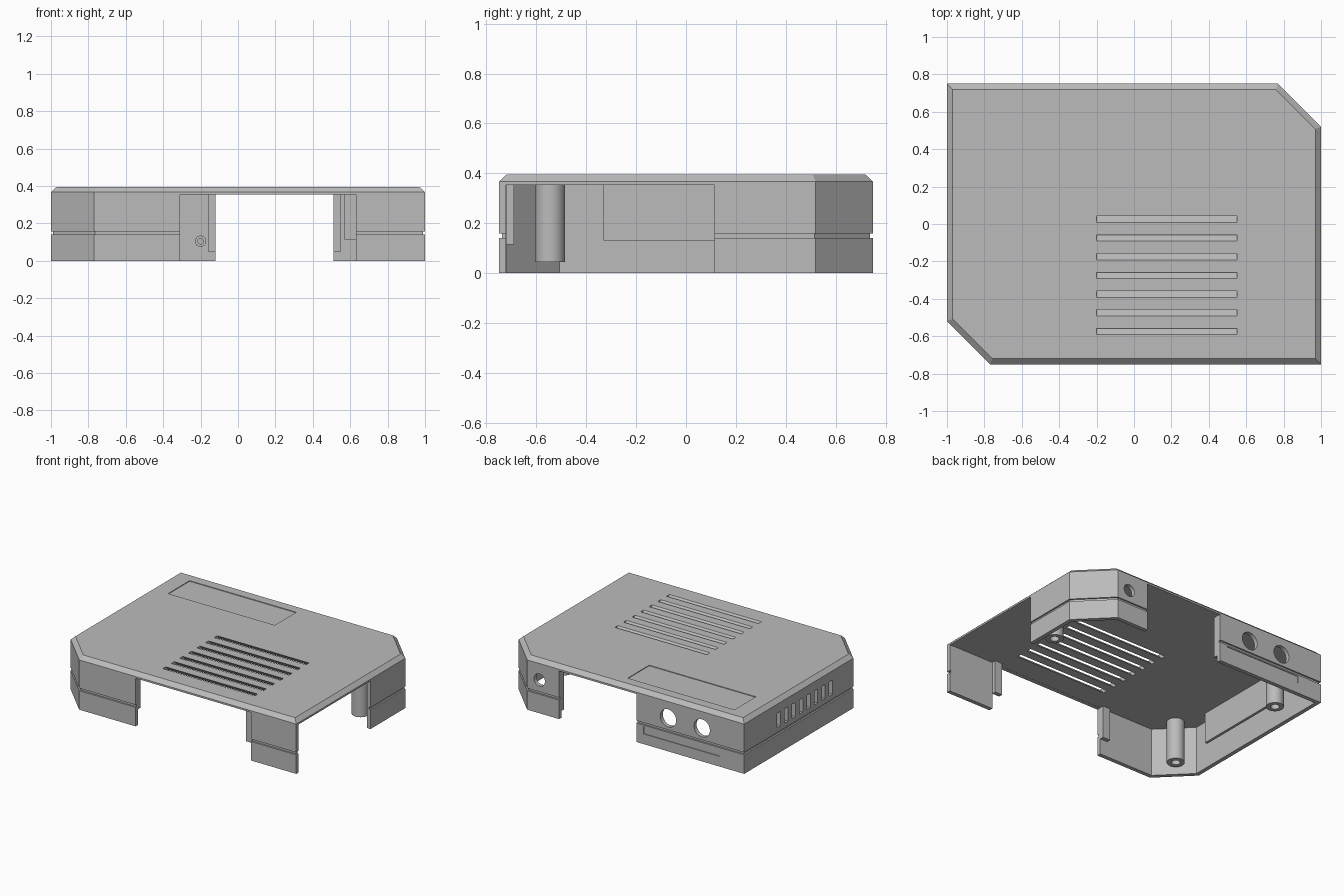
import bpy, bmesh
from math import cos, sin, pi, radians
from mathutils import Matrix, Vector

old = bpy.data.objects.get("Cube")
if old:
    bpy.data.objects.remove(old, do_unlink=True)

grey = bpy.data.materials.new("light_grey_plastic")
grey.use_nodes = True
COLOUR = (0.5, 0.5, 0.5, 1)
grey.diffuse_color = COLOUR
grey.node_tree.nodes["Principled BSDF"].inputs["Base Color"].default_value = COLOUR


def make_object(name, bm):
    bmesh.ops.recalc_face_normals(bm, faces=bm.faces)
    mesh = bpy.data.meshes.new(name)
    bm.to_mesh(mesh)
    bm.free()
    mesh.materials.append(grey)
    obj = bpy.data.objects.new(name, mesh)
    bpy.context.collection.objects.link(obj)
    return obj


def loft(name, rings):
    """Skin a list of (outline, z) rings and cap both ends."""
    bm = bmesh.new()
    loops = [[bm.verts.new((x, y, z)) for x, y in outline] for outline, z in rings]
    for a, b in zip(loops, loops[1:]):
        n = len(a)
        for i in range(n):
            j = (i + 1) % n
            bm.faces.new((a[i], a[j], b[j], b[i]))
    bm.faces.new(loops[0])
    bm.faces.new(loops[-1])
    return make_object(name, bm)


def inset(points, d):
    """Offset a counter-clockwise outline inwards with mitred corners."""
    result = []
    for i, p in enumerate(points):
        p = Vector(p)
        e1 = (p - Vector(points[i - 1])).normalized()
        e2 = (Vector(points[(i + 1) % len(points)]) - p).normalized()
        n1, n2 = Vector((-e1.y, e1.x)), Vector((-e2.y, e2.x))
        result.append(p + (n1 + n2) * d / (1 + n1.dot(n2)))
    return result


def add_box(bm, x, y, z, slant=0):
    centre = Vector([(a + b) / 2 for a, b in (x, y, z)])
    size = [b - a for a, b in (x, y, z)]
    verts = bmesh.ops.create_cube(
        bm, size=1, matrix=Matrix.Translation(centre) @ Matrix.Diagonal((*size, 1)))["verts"]
    for v in verts:
        v.co.y += slant * (TOP - v.co.z)


def box(name, x, y, z):
    bm = bmesh.new()
    add_box(bm, x, y, z)
    return make_object(name, bm)


def circle(cx, cy, r, n=32):
    return [(cx + r * cos(2 * pi * i / n), cy + r * sin(2 * pi * i / n)) for i in range(n)]


TOP, CEILING, WALL = 0.395, 0.355, 0.03

# Shell: bevelled lid, grooved walls, hollow underside
outline = [(-0.77, -0.75), (1, -0.75), (1, 0.52), (0.77, 0.75), (-1, 0.75), (-1, -0.52)]
groove, inner = inset(outline, 0.012), inset(outline, WALL)
shell = loft("case_shell", [
    (inner, TOP), (outline, 0.367), (outline, 0.158), (groove, 0.158),
    (groove, 0.14), (outline, 0.14), (outline, 0), (inner, 0), (inner, CEILING)])

# Cutters: wall openings
cut = bmesh.new()
low = (-0.1, CEILING - 0.001)
add_box(cut, (-0.31, 0.63), (-0.8, -0.7), low)
add_box(cut, (-0.12, 0.51), (0.7, 0.8), low)
add_box(cut, (0.95, 1.05), (-0.721, 0.115), low)

# Cutters: slanted lid vents and upright side vents
for i in range(7):
    y = 0.025 - 0.1 * i
    add_box(cut, (-0.2, 0.55), (y - 0.017, y + 0.017), (0.3, 0.45), slant=1)
for i in range(8):
    y = -0.26 + 0.087 * i
    add_box(cut, (-1.05, -0.95), (y - 0.02, y + 0.02), (0.195, 0.3))

# Cutters: shallow label recesses on the lid and back
add_box(cut, (-0.85, 0.02), (0.4, 0.65), (TOP - 0.005, 0.45))
add_box(cut, (-0.8, -0.18), (0.744, 0.8), (0.075, 0.13))

# Cutters: round sockets in the back
for x, r in ((-0.38, 0.065), (-0.655, 0.065), (0.67, 0.045)):
    bmesh.ops.create_cone(
        cut, cap_ends=True, segments=32, radius1=r, radius2=r, depth=0.2,
        matrix=Matrix.Translation((x, 0.75, 0.245)) @ Matrix.Rotation(radians(90), 4, 'X'))

cutter = make_object("opening_cutter", cut)
cutter.hide_render = True
mod = shell.modifiers.new("openings", 'BOOLEAN')
mod.operation, mod.solver, mod.object = 'DIFFERENCE', 'EXACT', cutter
bpy.context.view_layer.objects.active = shell
bpy.ops.object.modifier_apply(modifier=mod.name)
bpy.data.objects.remove(cutter, do_unlink=True)

# Screw posts with blind holes
round_parts = [shell]
for name, x, y in (("front_right_post", -0.82, -0.545),
                   ("back_right_post", -0.85, 0.45),
                   ("back_left_post", 0.86, 0.2)):
    rim, hole = circle(x, y, 0.06), circle(x, y, 0.03)
    round_parts.append(loft(name, [(rim, 0.36), (rim, 0.045), (hole, 0.045), (hole, 0.3)]))

# Small ring boss on the inside of the back wall
boss = loft("back_wall_boss", [(circle(0, 0, 0.03), 0), (circle(0, 0, 0.03), 0.02),
                               (circle(0, 0, 0.015), 0.02), (circle(0, 0, 0.015), 0.005)])
boss.data.transform(Matrix.Translation((-0.2, 0.725, 0.105)) @ Matrix.Rotation(radians(90), 4, 'X'))
round_parts.append(boss)

# Ribs beside the openings
for name, x in (("front_right_rib", (-0.37, -0.31)), ("front_left_rib", (0.57, 0.63))):
    box(name, x, (-0.721, -0.69), (0.115, 0.36))
for name, x in (("back_right_rib", (-0.16, -0.12)), ("back_left_rib", (0.51, 0.55))):
    box(name, x, (0.69, 0.721), (0.05, 0.36))

# Baffle behind the side vents
box("vent_baffle", (-0.915, -0.895), (-0.33, 0.42), (0.13, 0.36))

# Smooth the round parts, keeping edges crisp
for obj in round_parts:
    bpy.ops.object.select_all(action='DESELECT')
    obj.select_set(True)
    bpy.context.view_layer.objects.active = obj
    bpy.ops.object.shade_smooth_by_angle(angle=radians(25))
